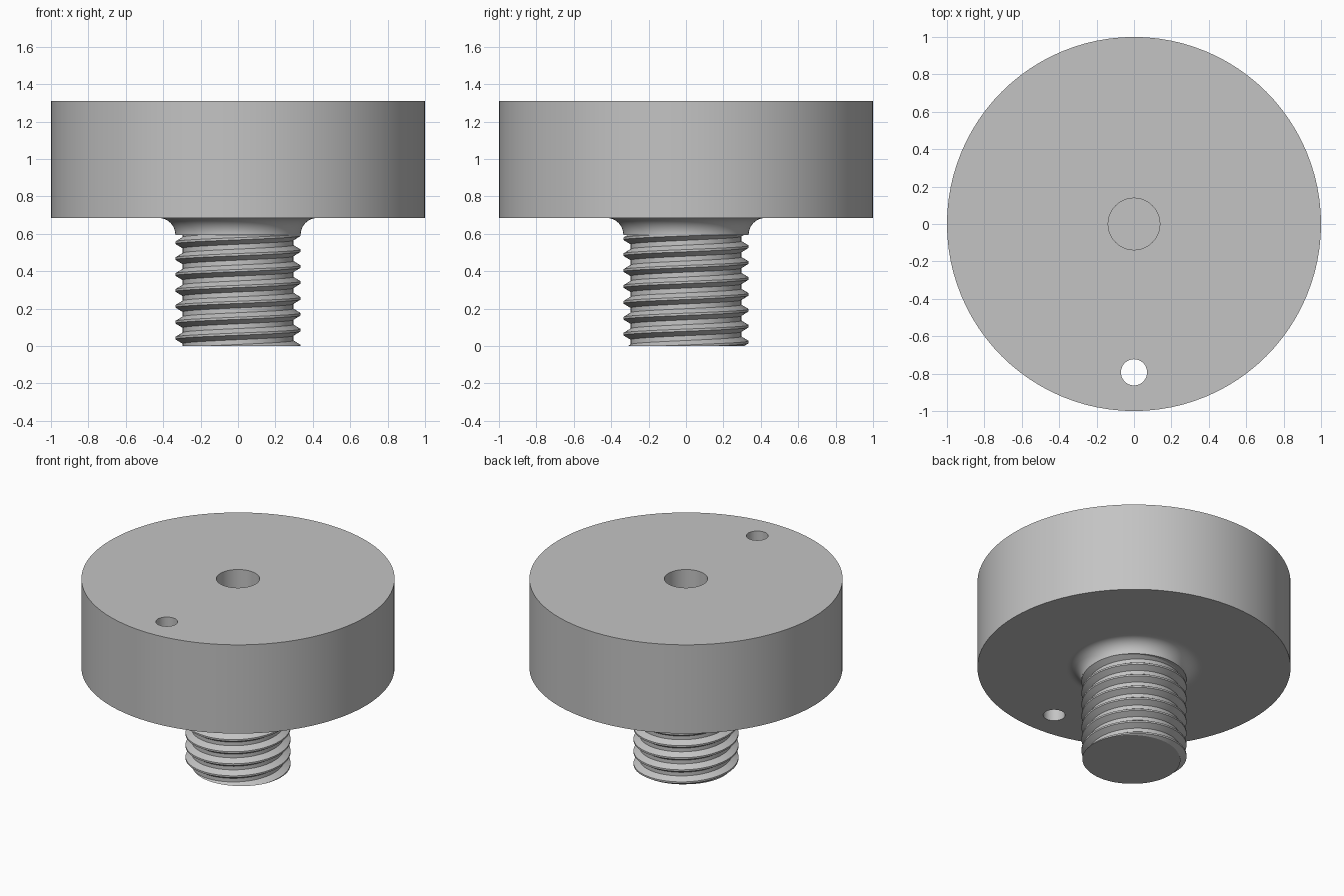
import bpy, bmesh, math

if "Cube" in bpy.data.objects:
    bpy.data.objects.remove(bpy.data.objects["Cube"])

SEG = 96
STUD_TOP, HEAD_BASE, HEAD_TOP = 0.595, 0.685, 1.31
CREST, ROOT, PITCH = 0.335, 0.296, 0.085

grey = bpy.data.materials.new("steel_grey")
grey.diffuse_color = (0.55, 0.55, 0.55, 1)
grey.use_nodes = True
grey.node_tree.nodes["Principled BSDF"].inputs["Base Color"].default_value = grey.diffuse_color


def make_object(name, bm):
    bmesh.ops.remove_doubles(bm, verts=bm.verts, dist=1e-5)
    bmesh.ops.recalc_face_normals(bm, faces=bm.faces)
    mesh = bpy.data.meshes.new(name)
    bm.to_mesh(mesh)
    bm.free()
    obj = bpy.data.objects.new(name, mesh)
    obj.data.materials.append(grey)
    bpy.context.collection.objects.link(obj)
    return obj


def activate(obj):
    bpy.ops.object.select_all(action='DESELECT')
    obj.select_set(True)
    bpy.context.view_layer.objects.active = obj


def lathe(name, profile, centre=(0, 0), seg=SEG):
    """Revolve (radius, z) points and cap both ends."""
    bm = bmesh.new()
    rings = [[bm.verts.new((centre[0] + r * math.cos(2 * math.pi * i / seg),
                            centre[1] + r * math.sin(2 * math.pi * i / seg), z))
              for i in range(seg)] for r, z in profile]
    for a, b in zip(rings, rings[1:]):
        for i in range(seg):
            j = (i + 1) % seg
            bm.faces.new((a[i], a[j], b[j], b[i]))
    bm.faces.new(rings[0])
    bm.faces.new(rings[-1])
    return make_object(name, bm)


# Round head: concave fillet underneath, blind centre hole on top
FILLET = HEAD_BASE - STUD_TOP
profile = [(CREST + FILLET * (1 - math.cos(k * math.pi / 20)),
            STUD_TOP + FILLET * math.sin(k * math.pi / 20)) for k in range(11)]
profile += [(0.44, HEAD_BASE), (1, HEAD_BASE), (1, HEAD_TOP),
            (0.138, HEAD_TOP), (0.138, 0.71)]
head = lathe("round_head", profile)

# Small through hole near the front edge
cutter = lathe("pin_hole_cutter", [(0.07, 0.5), (0.07, 1.5)], (0, -0.793), 48)
cutter.hide_render = True
activate(head)
cut = head.modifiers.new("pin_hole", 'BOOLEAN')
cut.operation = 'DIFFERENCE'
cut.solver = 'EXACT'
cut.object = cutter
bpy.ops.object.modifier_apply(modifier=cut.name)
bpy.data.objects.remove(cutter)

# Open the head where the stud joins it
bm = bmesh.new()
bm.from_mesh(head.data)
hidden = [f for f in bm.faces if all(v.co.z < STUD_TOP + 1e-4 for v in f.verts)]
bmesh.ops.delete(bm, geom=hidden, context='FACES')
bm.to_mesh(head.data)
bm.free()


# Threaded stud: right-hand helical rows trimmed flat at both ends
def thread_radius(phase):
    d = abs((phase + 0.5) % 1 - 0.5)
    t = min(max((d - 0.07) / 0.28, 0), 1)
    return CREST + (ROOT - CREST) * t


bm = bmesh.new()
columns = []
for i in range(SEG + 1):
    a = 2 * math.pi * i / SEG
    turn = i / SEG
    column = [(0, 0)]
    for k in range(-2, 9):
        for f in (-0.35, -0.07, 0.07, 0.35):
            z = min(max(PITCH * (k + f + turn), 0), STUD_TOP)
            column.append((thread_radius(z / PITCH - turn), z))
    column.append((CREST, STUD_TOP))
    columns.append([bm.verts.new((r * math.cos(a), r * math.sin(a), z))
                    for r, z in column])
for a, b in zip(columns, columns[1:]):
    for k in range(len(a) - 1):
        bm.faces.new((a[k], b[k], b[k + 1], a[k + 1]))
bmesh.ops.remove_doubles(bm, verts=bm.verts, dist=1e-5)
bmesh.ops.dissolve_degenerate(bm, dist=1e-6, edges=bm.edges)
stud = make_object("threaded_stud", bm)

for obj in (head, stud):
    activate(obj)
    bpy.ops.object.shade_smooth_by_angle(angle=math.radians(30))
